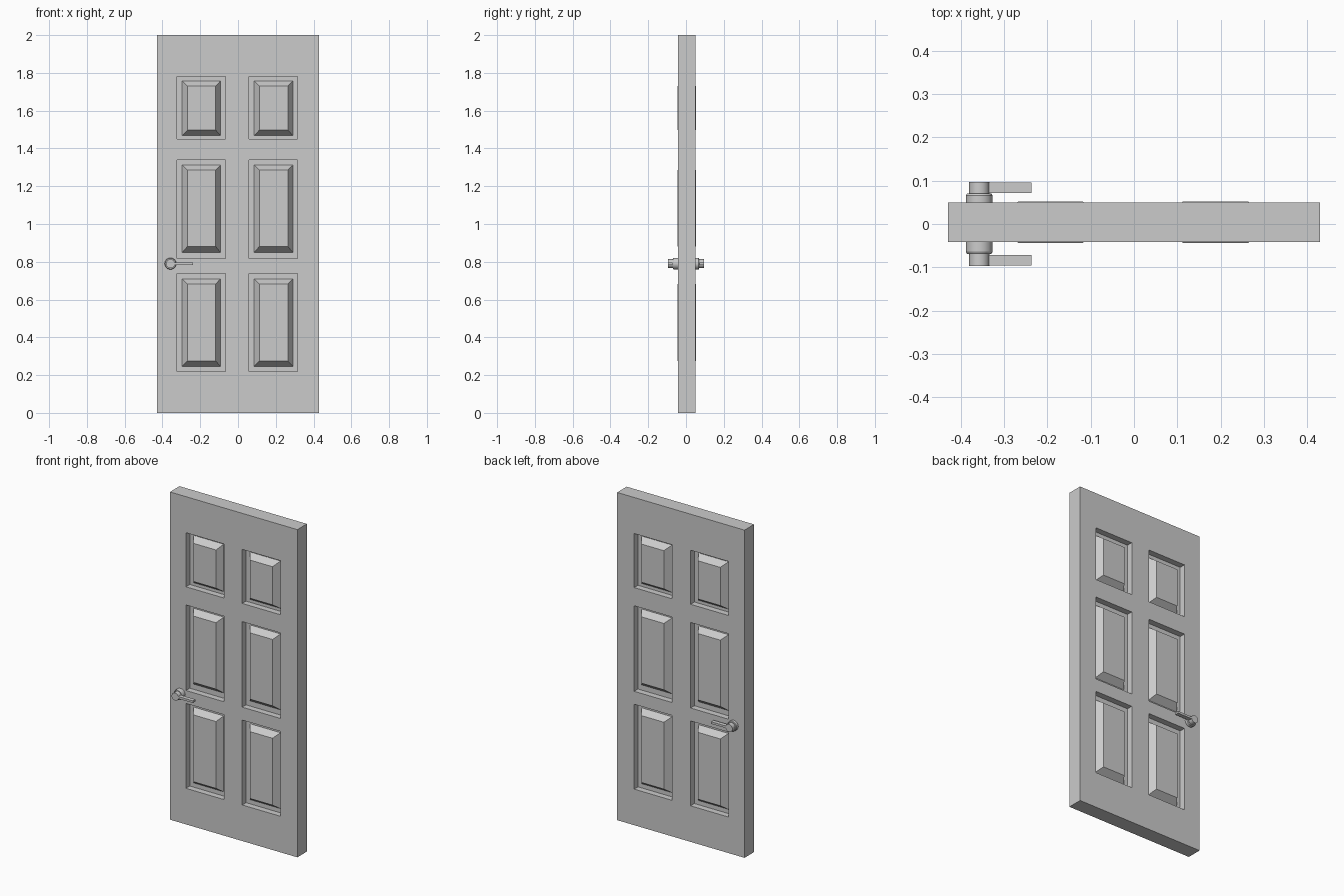
import bpy, bmesh, math

if "Cube" in bpy.data.objects:
    bpy.data.objects.remove(bpy.data.objects["Cube"])

FRONT, BACK = -0.042, 0.05      # door faces
RECESS, PROUD = 0.037, 0.002    # depth of the recess, height of the raised field

# Recess edge, foot of the bevel, and raised field: low/high pairs per column and row
COLS = [((-0.322, -0.066), (-0.296, -0.093), (-0.268, -0.118)),
        ((0.058, 0.315), (0.085, 0.291), (0.113, 0.264))]
ROWS = [((0.220, 0.738), (0.246, 0.709), (0.275, 0.683)),
        ((0.817, 1.339), (0.849, 1.312), (0.881, 1.286)),
        ((1.450, 1.780), (1.468, 1.757), (1.497, 1.730))]


def finish(name, bm):
    bmesh.ops.remove_doubles(bm, verts=bm.verts, dist=1e-5)
    bmesh.ops.recalc_face_normals(bm, faces=bm.faces)
    me = bpy.data.meshes.new(name)
    bm.to_mesh(me)
    bm.free()
    ob = bpy.data.objects.new(name, me)
    bpy.context.collection.objects.link(ob)
    return ob


def rect(bm, xr, zr, y):
    return [bm.verts.new((x, y, z)) for x, z in
            ((xr[0], zr[0]), (xr[1], zr[0]), (xr[1], zr[1]), (xr[0], zr[1]))]


def bridge(bm, a, b):
    n = len(a)
    for i in range(n):
        j = (i + 1) % n
        bm.faces.new((a[i], a[j], b[j], b[i]))


# Door slab with six raised panels on each face
bm = bmesh.new()
xs = [-0.43] + [x for c in COLS for x in c[0]] + [0.43]
zs = [0.0] + [z for r in ROWS for z in r[0]] + [2.0]
for y, inward in ((FRONT, 1), (BACK, -1)):
    for i in range(len(xs) - 1):
        for k in range(len(zs) - 1):
            outer = rect(bm, xs[i:i + 2], zs[k:k + 2], y)
            if i % 2 == 0 or k % 2 == 0:
                bm.faces.new(outer)
                continue
            c, r = COLS[i // 2], ROWS[k // 2]
            floor = y + inward * RECESS
            rings = [outer,
                     rect(bm, c[0], r[0], floor),
                     rect(bm, c[1], r[1], floor),
                     rect(bm, c[2], r[2], y - inward * PROUD)]
            for a, b in zip(rings, rings[1:]):
                bridge(bm, a, b)
            bm.faces.new(rings[-1])
# Slab edges
bmesh.ops.remove_doubles(bm, verts=bm.verts, dist=1e-5)
rim = [e for e in bm.edges if e.is_boundary]
bmesh.ops.bridge_loops(bm, edges=rim)
finish("door", bm)


# Door handles: turned rosette and neck, plus a flat lever
def handle(name, y0, side):
    cx, cz, n = -0.3575, 0.79, 16
    profile = [(0.031, 0.0), (0.031, 0.022), (0.028, 0.027),
               (0.0235, 0.027), (0.0235, 0.054)]
    end = 0.0965 - abs(y0)
    profile[-1] = (0.0235, end)
    bm = bmesh.new()
    if end < 0.05:          # thinner rosette on the back
        profile[1:4] = [(0.031, 0.016), (0.028, 0.020), (0.0235, 0.020)]
    rings = [[bm.verts.new((cx + r * math.cos(2 * math.pi * t / n), y0 + side * d,
                            cz + r * math.sin(2 * math.pi * t / n)))
              for t in range(n)] for r, d in profile]
    for a, b in zip(rings, rings[1:]):
        bridge(bm, a, b)
    bm.faces.new(rings[0])
    bm.faces.new(rings[-1])
    ob = finish(name, bm)
    bpy.context.view_layer.objects.active = ob
    ob.select_set(True)
    bpy.ops.object.shade_smooth_by_angle(angle=math.radians(30))
    ob.select_set(False)

    bm = bmesh.new()
    near = rect(bm, (-0.336, -0.237), (0.784, 0.797), side * 0.072)
    far = rect(bm, (-0.336, -0.237), (0.784, 0.797), side * 0.0963)
    bridge(bm, near, far)
    bm.faces.new(near)
    bm.faces.new(far)
    finish(name + "_lever", bm)


handle("front_handle", FRONT, -1)
handle("back_handle", BACK, 1)
